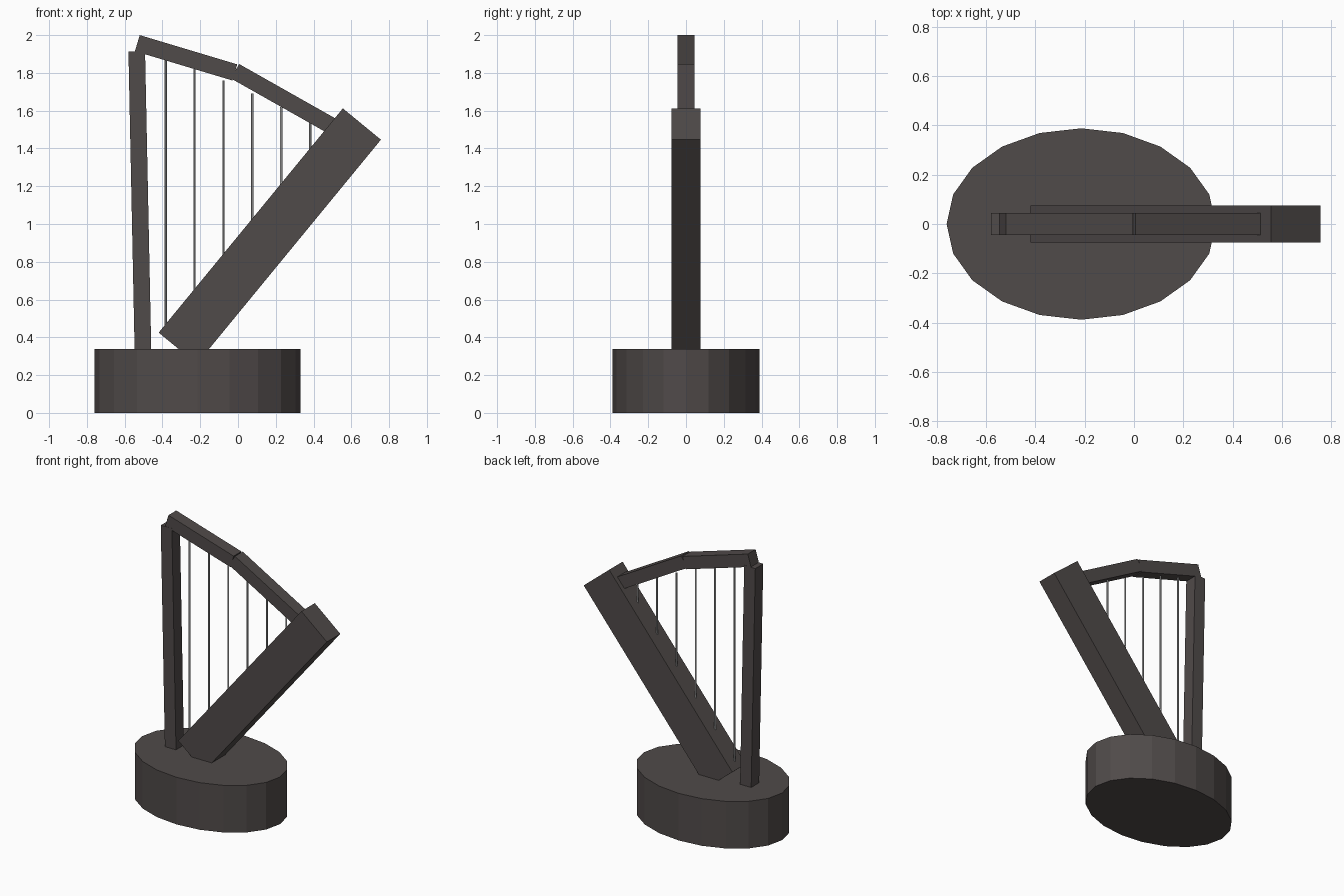
import bpy, math
from mathutils import Vector

if "Cube" in bpy.data.objects:
    bpy.data.objects.remove(bpy.data.objects["Cube"])

def material(name, rgb):
    m = bpy.data.materials.new(name)
    m.diffuse_color = (*rgb, 1)
    m.use_nodes = True
    m.node_tree.nodes["Principled BSDF"].inputs["Base Color"].default_value = m.diffuse_color
    return m

stone = material("dark warm grey", (0.080, 0.069, 0.067))
wire = material("string grey", (0.40, 0.40, 0.40))

def finish(obj, name, mat=stone):
    obj.name = name
    obj.data.materials.append(mat)
    return obj

def beam(name, start, end, thick, depth):
    """Box whose upper-left edge runs start -> end in xz; thickness goes to the right-hand side."""
    a, b = Vector(start), Vector(end)
    d = (b - a).normalized()
    off = Vector((d.y, -d.x)) * thick
    quad = [a, b, b + off, a + off]
    h = depth / 2
    verts = [(p.x, y, p.y) for y in (-h, h) for p in quad]
    faces = [(3, 2, 1, 0), (4, 5, 6, 7)]
    faces += [(i, (i + 1) % 4, (i + 1) % 4 + 4, i + 4) for i in range(4)]
    me = bpy.data.meshes.new(name)
    me.from_pydata(verts, [], faces)
    obj = bpy.data.objects.new(name, me)
    bpy.context.collection.objects.link(obj)
    return finish(obj, name)

def cylinder(name, sides, radius, x, z0, z1, y_scale=1, mat=stone):
    bpy.ops.mesh.primitive_cylinder_add(vertices=sides, radius=radius, depth=z1 - z0,
                                        location=(x, 0, (z0 + z1) / 2),
                                        rotation=(0, 0, math.pi / 2))
    obj = bpy.context.object
    bpy.ops.object.transform_apply(location=False, rotation=True, scale=False)
    obj.scale.y = y_scale
    return finish(obj, name, mat)

# Oval pedestal
cylinder("pedestal", 20, 0.546, -0.214, 0, 0.337, 0.388 / 0.546)

# Harp frame: slanted soundbox, upright pillar, two-piece neck
beam("soundbox", (-0.42, 0.425), (0.555, 1.612), 0.261, 0.152)
beam("pillar", (-0.546, 0.27), (-0.58, 1.912), 0.088, 0.09)
beam("neck_left", (-0.52, 2.0), (-0.004, 1.845), 0.089, 0.088)
beam("neck_right", (0.006, 1.847), (0.526, 1.553), 0.088, 0.088)

# Strings run from the soundbox face up to the neck
for i in range(6):
    x = -0.383 + 0.153 * i
    bottom = 0.425 + 1.217 * (x + 0.42) - 0.03
    top = 1.76 - 0.455 * (x + 0.078)
    cylinder(f"string_{i + 1}", 12, 0.006, x, bottom, top, mat=wire)
    bpy.ops.object.shade_smooth_by_angle()
